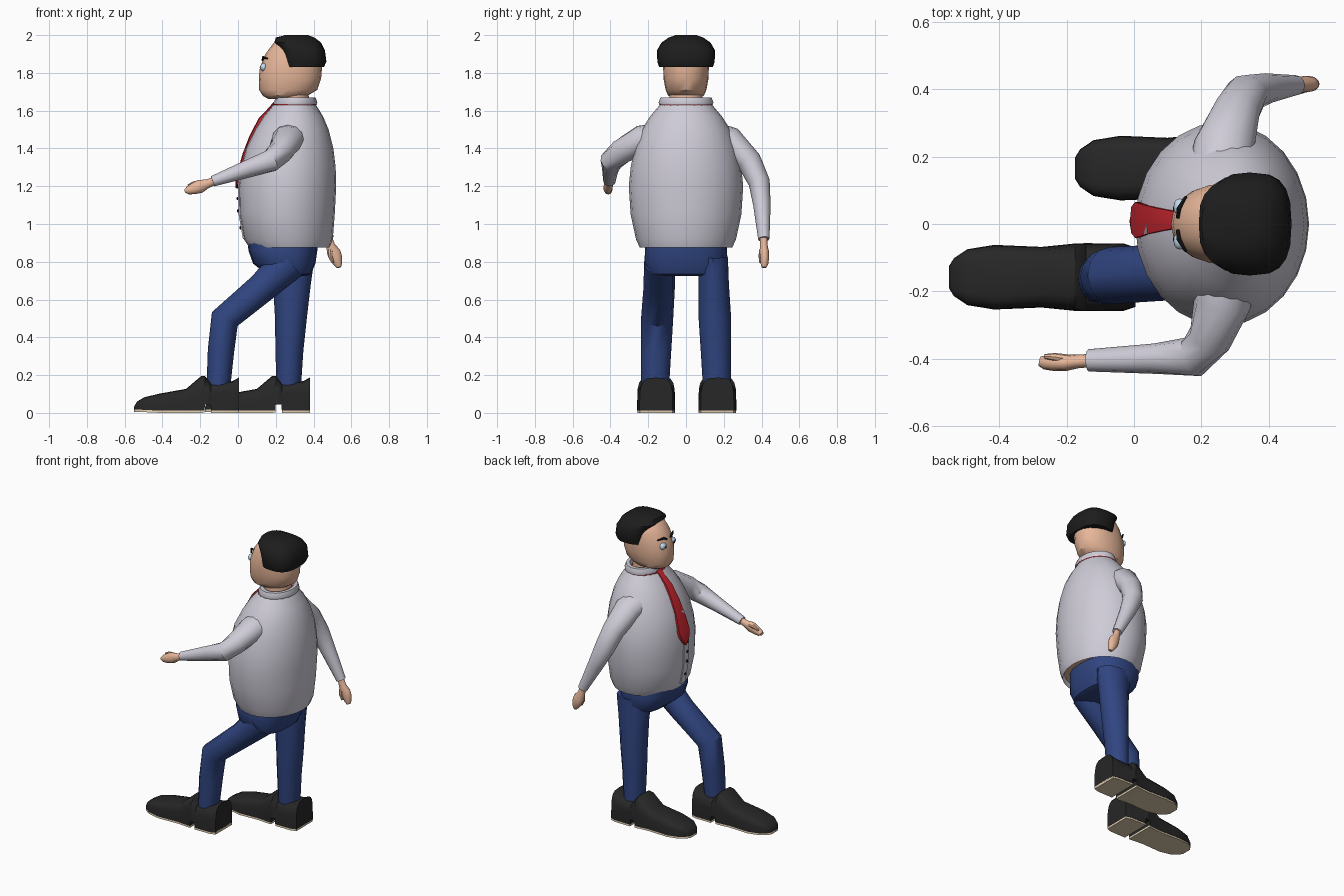
import bpy, bmesh, math
from mathutils import Vector as V

COLORS = {"shirt": (.62, .60, .68), "skin": (.80, .47, .32), "blue": (.03, .06, .22),
          "black": (.012, .012, .012), "red": (.6, .02, .03), "tan": (.72, .60, .42),
          "eye": (.55, .7, .85), "leather": (.02, .02, .02)}
MATS = {}
for key, c in COLORS.items():
    MATS[key] = bpy.data.materials.new(key)
    MATS[key].diffuse_color = (*c, 1)


def power(c, e):
    return math.copysign(abs(c) ** e, c)


def skin_rings(name, mat, rings, cap=True, closed=True, angle=40):
    """Bridge equal-length rings of points into one mesh."""
    bm = bmesh.new()
    rows = [[bm.verts.new(p) for p in r] for r in rings]
    n = len(rows[0])
    for a, b in zip(rows, rows[1:]):
        for i in range(n if closed else n - 1):
            j = (i + 1) % n
            bm.faces.new((a[i], a[j], b[j], b[i]))
    if cap:
        bm.faces.new(rows[0])
        bm.faces.new(rows[-1])
    bmesh.ops.recalc_face_normals(bm, faces=bm.faces)
    me = bpy.data.meshes.new(name)
    bm.to_mesh(me)
    bm.free()
    for p in me.polygons:
        p.use_smooth = True
    me.set_sharp_from_angle(angle=math.radians(angle))
    me.materials.append(MATS[mat])
    ob = bpy.data.objects.new(name, me)
    bpy.context.collection.objects.link(ob)
    return ob


def stack(name, mat, levels, n=20, e=1.0, cap=True, angle=40):
    """Horizontal oval sections: (z, x front, x back, half width)."""
    rings = []
    for z, x0, x1, w in levels:
        ring = []
        for i in range(n):
            t = math.tau * i / n
            ring.append(((x0 + x1) / 2 + (x1 - x0) / 2 * power(math.cos(t), e),
                         w * power(math.sin(t), e), z))
        rings.append(ring)
    return skin_rings(name, mat, rings, cap, angle=angle)


def limb(name, mat, pts, ref, n=12):
    """Mitred tube: (x, y, z, radius along ref, other radius)."""
    c = [V(p[:3]) for p in pts]
    rings = []
    for i, p in enumerate(pts):
        t = V()
        if i:
            t += (c[i] - c[i - 1]).normalized()
        if i < len(c) - 1:
            t += (c[i + 1] - c[i]).normalized()
        t.normalize()
        u = (V(ref) - t * t.dot(V(ref))).normalized()
        v = t.cross(u)
        rings.append([c[i] + u * p[3] * math.cos(math.tau * k / n)
                      + v * p[4] * math.sin(math.tau * k / n) for k in range(n)])
    return skin_rings(name, mat, rings)


def ball(name, mat, loc, size):
    bpy.ops.mesh.primitive_uv_sphere_add(segments=12, ring_count=8, radius=1, location=loc)
    ob = bpy.context.object
    ob.name = name
    ob.scale = size
    ob.data.materials.append(MATS[mat])
    bpy.ops.object.shade_smooth()


# Shirt body, open at the hem, with the waist inside it
stack("shirt", "shirt", [(.875, .06, .485, .245), (.92, .03, .502, .265), (1.05, .007, .512, .293),
      (1.2, .003, .52, .303), (1.3, .015, .517, .293), (1.4, .04, .505, .272), (1.5, .09, .48, .235),
      (1.57, .135, .45, .19), (1.635, .19, .41, .135)], n=24, cap=False)
stack("waist", "skin", [(.905, .06, .475, .24), (1.0, .05, .48, .25)], n=24)
stack("collar", "shirt", [(1.632, .19, .418, .142), (1.645, .19, .42, .145), (1.67, .2, .41, .135),
      (1.67, .22, .39, .11), (1.63, .22, .39, .11)], cap=False)
stack("tie_band", "red", [(1.615, .185, .41, .138), (1.634, .185, .415, .14)])

# Tie following the belly
tie = [(.195, 1.645, .025), (.17, 1.615, .02), (.115, 1.558, .026), (.065, 1.46, .036),
       (.03, 1.37, .045), (.005, 1.28, .053), (-.006, 1.24, .04), (-.008, 1.19, .004)]
skin_rings("tie", "red", [[(x + .016, .012 - w, z - .004), (x - .002, .012 - w, z),
           (x - .006, .012, z + .002), (x - .002, .012 + w, z), (x + .016, .012 + w, z - .004)]
           for x, z, w in tie])

# Shirt front strip and buttons
strip = [(.03, .92), (.007, 1.05), (.003, 1.2), (.015, 1.3), (.04, 1.4)]
skin_rings("placket", "shirt", [[(x + .01, -.03, z), (x - .004, -.03, z), (x - .004, .02, z),
           (x + .01, .02, z)] for x, z in strip])
for k, (x, z) in enumerate([(.013, .98), (.0, 1.07), (-.003, 1.135), (-.003, 1.2)]):
    ball(f"button_{k}", "black", (x, -.012, z), (.005, .009, .009))

# Neck, head and hair
stack("neck", "skin", [(1.58, .22, .385, .09), (1.72, .22, .37, .085)])
stack("head", "skin", [(1.662, .16, .31, .06), (1.68, .13, .37, .095), (1.71, .112, .42, .108),
      (1.77, .11, .44, .119), (1.83, .116, .445, .121), (1.9, .145, .44, .115),
      (1.96, .19, .40, .095), (1.98, .22, .36, .05)], e=.92)
stack("hair", "black", [(1.83, .24, .455, .142), (1.86, .238, .468, .152), (1.92, .225, .46, .153),
      (1.96, .192, .44, .13), (1.987, .2, .405, .092), (2.0, .25, .37, .055)], n=20, e=.72)

# Sideways pairs: eyes, pupils, brows
for s, side in ((-1, "right"), (1, "left")):
    ball(side + "_eye", "eye", (.136, s * .05, 1.83), (.019, .026, .022))
    ball(side + "_pupil", "black", (.119, s * .046, 1.828), (.004, .008, .008))
    limb(side + "_brow", "black", [(.13, s * .018, 1.867, .005, .005), (.133, s * .045, 1.882, .008, .007),
         (.155, s * .082, 1.876, .004, .004)], (0, 0, 1), 8)

# Forward arm and hand
limb("right_sleeve", "shirt", [(.27, -.17, 1.455, .075, .09), (.262, -.235, 1.445, .078, .085),
     (.225, -.34, 1.385, .068, .066), (.175, -.395, 1.335, .06, .062), (.06, -.4, 1.295, .048, .045),
     (-.135, -.405, 1.226, .028, .033)], (0, 0, 1))
limb("right_hand", "skin", [(-.12, -.405, 1.23, .02, .02), (-.165, -.408, 1.212, .024, .02),
     (-.2, -.412, 1.2, .036, .024), (-.235, -.413, 1.187, .03, .024), (-.265, -.411, 1.178, .022, .021),
     (-.28, -.408, 1.175, .01, .014)], (0, 0, 1))
limb("right_thumb", "skin", [(-.19, -.402, 1.215, .014, .014), (-.235, -.395, 1.214, .012, .012),
     (-.265, -.393, 1.202, .007, .007)], (0, 0, 1), 8)

# Trailing arm and hand
limb("left_sleeve", "shirt", [(.262, .18, 1.455, .095, .075), (.268, .235, 1.44, .09, .075),
     (.305, .335, 1.33, .07, .066), (.335, .388, 1.22, .064, .057), (.39, .402, 1.1, .05, .046),
     (.48, .412, .92, .031, .03)], (1, 0, 0))
limb("left_hand", "skin", [(.477, .411, .93, .02, .02), (.49, .412, .885, .024, .02),
     (.507, .415, .85, .036, .025), (.518, .416, .82, .034, .024), (.53, .415, .787, .022, .02),
     (.535, .412, .77, .012, .012)], (1, 0, 0))
limb("left_thumb", "skin", [(.49, .402, .865, .014, .014), (.488, .396, .83, .012, .012),
     (.502, .395, .795, .007, .007)], (1, 0, 0), 8)

# Trousers: seat and two legs
stack("trouser_seat", "blue", [(.725, .2, .36, .12), (.735, .15, .385, .19), (.79, .08, .41, .219),
      (.86, .055, .42, .218), (.93, .05, .425, .21)], e=.8)
limb("right_trouser_leg", "blue", [(.27, -.14, .8, .082, .1), (.13, -.142, .665, .083, .08),
     (-.07, -.153, .497, .085, .077), (-.09, -.158, .33, .08, .07), (-.105, -.164, .12, .073, .062)], (0, 1, 0))
limb("left_trouser_leg", "blue", [(.285, .142, .82, .08, .12), (.285, .147, .68, .08, .1),
     (.28, .153, .5, .086, .084), (.272, .158, .33, .08, .074), (.268, .164, .12, .073, .064)], (0, 1, 0))

# Shoes: stations from heel to toe (offset, half width, top, bottom)
SHOE = [(0, .088, .187, .012), (-.035, .1, .168, .012), (-.148, .101, .158, .012),
        (-.15, .101, .16, .045), (-.18, .1, .195, .045), (-.182, .1, .196, .014), (-.2, .098, .195, .012),
        (-.28, .09, .127, .012), (-.42, .096, .102, .012), (-.5, .083, .083, .016),
        (-.54, .056, .06, .018), (-.555, .032, .032, .018)]


def section(x, y, w, top, low, e):
    return [(x, y + w * power(math.cos(math.pi * i / 10), e),
             low + (top - low) * power(math.sin(math.pi * i / 10), e)) for i in range(11)]


for side, hx, y in (("right", .005, -.158), ("left", .38, .166)):
    skin_rings(side + "_shoe", "leather", [section(hx + d, y, w, t, b, .5) for d, w, t, b in SHOE])
    for part, st in (("heel_sole", SHOE[:3]), ("front_sole", SHOE[5:])):
        skin_rings(side + "_" + part, "tan",
                   [section(hx + d, y, w * .99, b + .006, max(0, b - .012), .3) for d, w, t, b in st])
